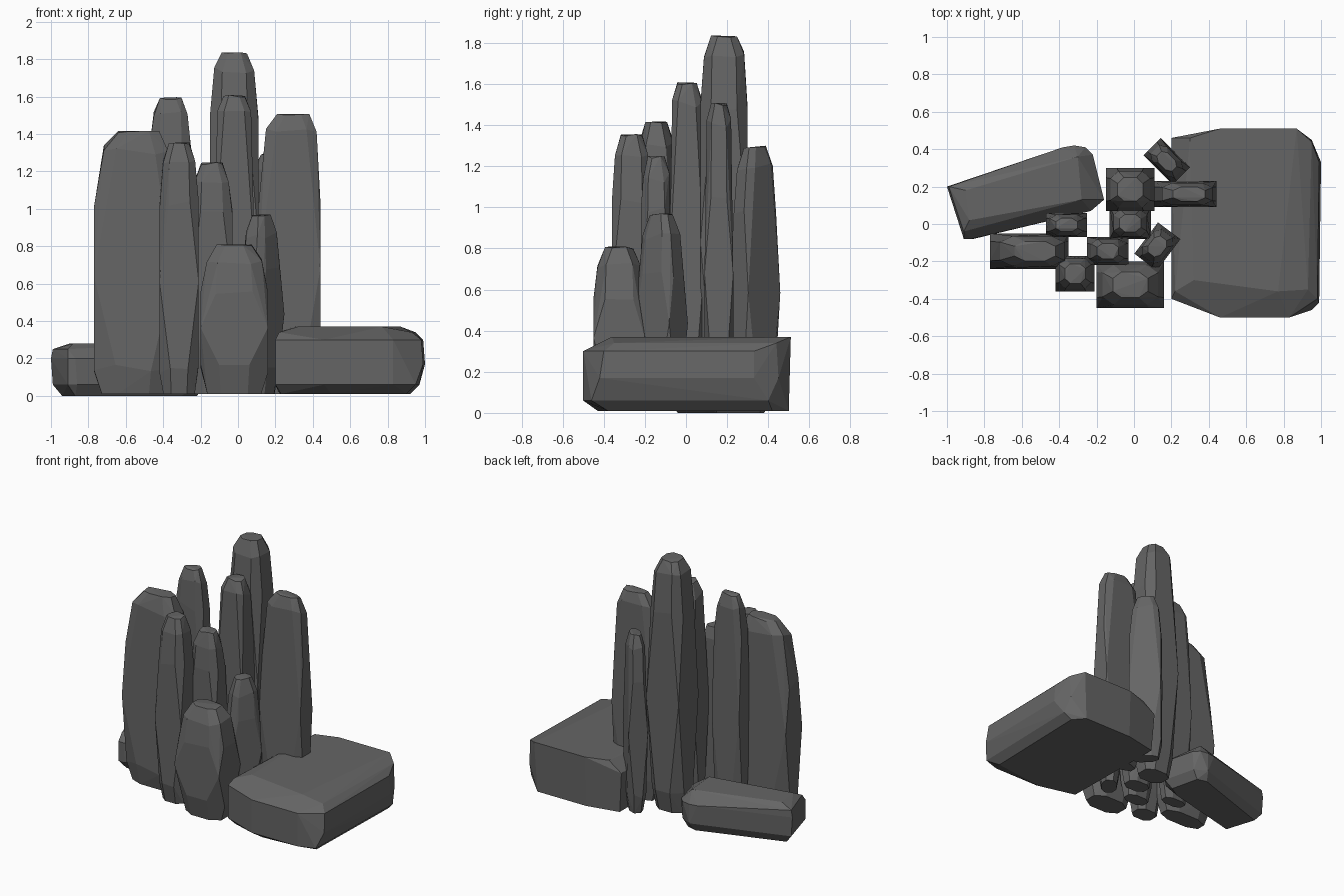
import bpy, bmesh, math, random
from mathutils import Vector, Matrix

cube = bpy.data.objects.get("Cube")
if cube:
    bpy.data.objects.remove(cube, do_unlink=True)

rng = random.Random(7)

stone = bpy.data.materials.new("dark grey stone")
stone.use_nodes = True
GREY = (0.13, 0.13, 0.13, 1)
stone.diffuse_color = GREY
bsdf = stone.node_tree.nodes["Principled BSDF"]
bsdf.inputs["Base Color"].default_value = GREY
bsdf.inputs["Roughness"].default_value = 0.9


def rock(name, points, place=Matrix()):
    """Faceted stone: convex skin over the given points."""
    bm = bmesh.new()
    for p in points:
        bm.verts.new(place @ Vector(p))
    hull = bmesh.ops.convex_hull(bm, input=bm.verts)
    loose = {v for v in hull["geom_interior"] + hull["geom_unused"]
             if isinstance(v, bmesh.types.BMVert)}
    bmesh.ops.delete(bm, geom=list(loose), context="VERTS")
    bmesh.ops.dissolve_limit(bm, angle_limit=math.radians(3),
                             verts=bm.verts, edges=bm.edges)
    bmesh.ops.recalc_face_normals(bm, faces=bm.faces)
    mesh = bpy.data.meshes.new(name)
    bm.to_mesh(mesh)
    bm.free()
    mesh.materials.append(stone)
    ob = bpy.data.objects.new(name, mesh)
    bpy.context.collection.objects.link(ob)


def ring(w, d, z, cut, shift=0, wobble=0):
    """Rectangle w by d with its corners cut; cut 0 leaves them square."""
    pts = []
    for sx in (-1, 1):
        for sy in (-1, 1):
            for cx, cy in ((cut, 0), (0, cut)):
                pts.append((sx * w / 2 * (1 - cx) + shift,
                            sy * d / 2 * (1 - cy),
                            z - rng.random() * wobble))
    return pts


def column(name, x, y, w, d, h, turn=0, shift=0, shoulder=0.74):
    """Standing stone: square waist, chamfered foot and crown."""
    pts = ring(w * 0.8, d * 0.7, 0.01, 0.5)
    pts += ring(w, d, 0.17, 0.55, 0, 0.05)
    pts += ring(w, d, h * 0.45, 0)
    pts += ring(w, d, h * shoulder, 0.45, 0, 0.08)
    pts += ring(w * 0.82, d * 0.85, h - 0.08, 0.4, shift * 0.5, 0.05)
    pts += ring(w * 0.52, d * 0.55, h, 0.5, shift, 0.015)
    rock(name, pts, Matrix.Translation((x, y, 0))
         @ Matrix.Rotation(math.radians(turn), 4, "Z"))


# Standing stones: centre x, y, width, depth, height, turn, crown shift, shoulder
column("tallest_column", -0.02, 0.185, 0.26, 0.23, 1.84, 0, 0.0, 0.82)
column("middle_column", -0.02, 0.005, 0.22, 0.17, 1.61, 0, 0.0, 0.72)
column("right_column", 0.275, 0.16, 0.33, 0.14, 1.51, 0, 0.02, 0.70)
column("back_left_column", -0.36, -0.005, 0.22, 0.13, 1.60, 0, 0.0, 0.86)
column("wide_left_column", -0.56, -0.145, 0.42, 0.19, 1.42, 0, 0.03, 0.72)
column("front_left_column", -0.315, -0.265, 0.21, 0.19, 1.36, 0, 0.0, 0.78)
column("inner_column", -0.14, -0.145, 0.22, 0.15, 1.25, 0, 0.0, 0.80)
column("front_short_column", -0.02, -0.325, 0.36, 0.25, 0.81, 0, 0.0, 0.70)
column("turned_front_column", 0.125, -0.12, 0.21, 0.15, 0.97, 53, 0.0, 0.72)
column("turned_back_column", 0.175, 0.335, 0.22, 0.13, 1.30, -45, 0.0, 0.80)

# Broad lying slab on the right, outlined level by level
slab = {
    0.01: [(.23, -.36), (.5, -.43), (.9, -.38), (.92, .42), (.85, .5),
           (.46, .5), (.22, .45)],
    0.06: [(.2, -.4), (.46, -.5), (.83, -.5), (.95, -.46), (.97, .4)],
    0.17: [(.99, -.42), (1, .33), (.95, .45)],
    0.30: [(.2, -.4), (.46, -.5), (.83, -.5), (.98, -.4), (.99, .33), (.2, .46)],
    0.34: [(.22, -.36), (.93, -.35), (.95, .44)],
    0.37: [(.32, -.3), (.46, -.32), (.77, -.36), (.87, .51), (.46, .51), (.3, .46)],
}
rock("right_slab", [(x, y, z) for z, line in slab.items() for x, y in line])

# Narrower lying slab on the left
slab = {
    0.0: [(-.94, .18), (-.87, -.04), (-.3, .1), (-.22, .15), (-.27, .36), (-.34, .38)],
    0.06: [(-.99, .2), (-.91, -.08), (-.86, -.08), (-.23, .07), (-.17, .13),
           (-.23, .37), (-.32, .42)],
    0.2: [(-1, .2), (-.91, -.08), (-.87, -.08), (-.23, .07), (-.16, .13),
          (-.22, .37), (-.26, .41), (-.32, .42), (-.38, .41)],
    0.25: [(-.99, .2), (-.91, -.04)],
    0.28: [(-.88, .02), (-.9, .18), (-.28, .13), (-.3, .36)],
}
rock("left_slab", [(x, y, z) for z, line in slab.items() for x, y in line])
